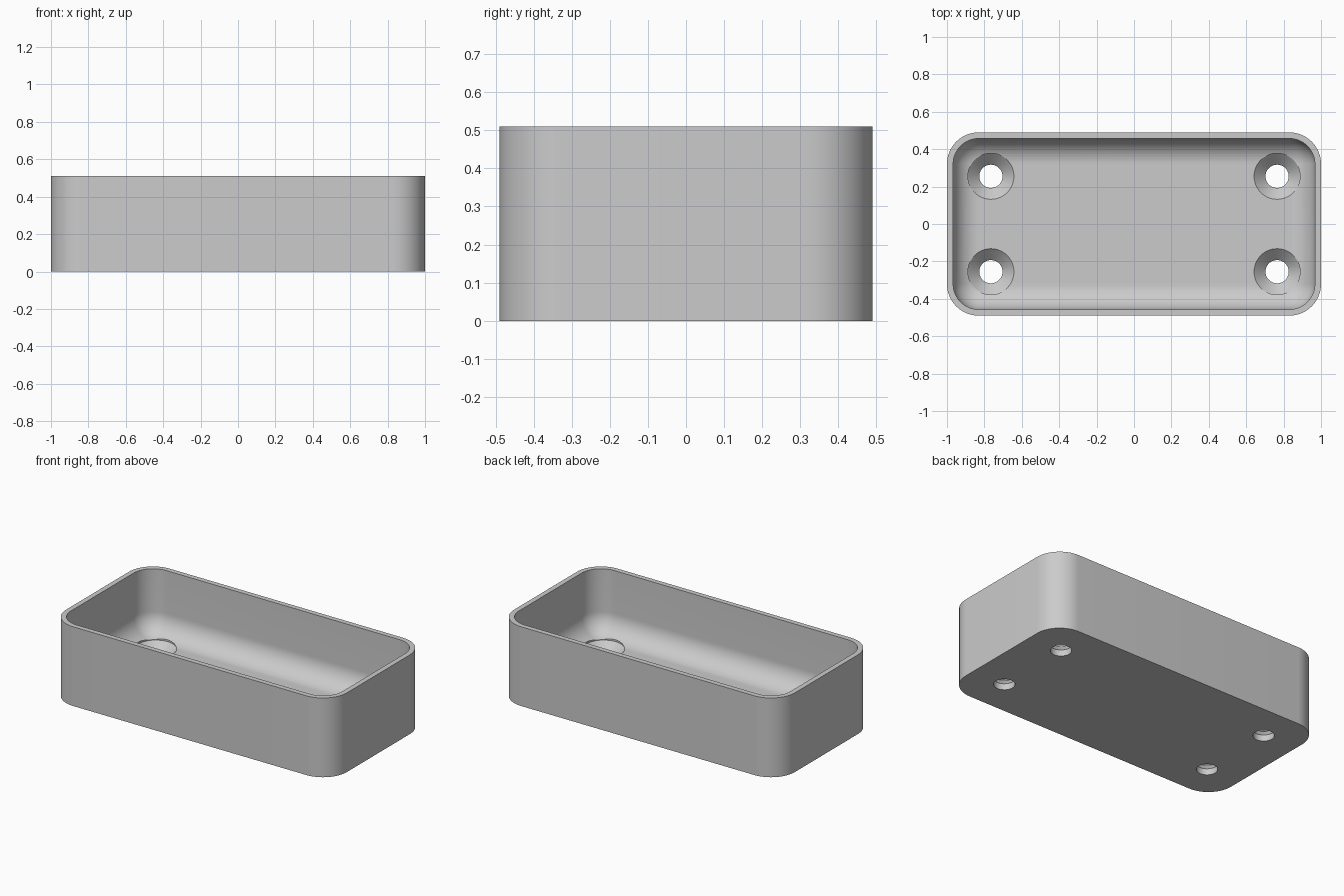
import bpy, bmesh
from math import sin, cos, pi

cube = bpy.data.objects.get("Cube")
if cube:
    bpy.data.objects.remove(cube, do_unlink=True)

LENGTH, WIDTH, HEIGHT = 2.0, 0.98, 0.51
CORNER, WALL, FLOOR = 0.17, 0.033, 0.10
FILLET = CORNER - WALL - 0.002
CORNER_STEPS, FILLET_STEPS = 16, 16

grey = bpy.data.materials.new("light grey")
grey.use_nodes = True
grey.diffuse_color = (0.6, 0.6, 0.6, 1)
grey.node_tree.nodes["Principled BSDF"].inputs["Base Color"].default_value = (0.6, 0.6, 0.6, 1)


def make_object(name, bm):
    bmesh.ops.recalc_face_normals(bm, faces=bm.faces)
    mesh = bpy.data.meshes.new(name)
    bm.to_mesh(mesh)
    bm.free()
    mesh.materials.append(grey)
    obj = bpy.data.objects.new(name, mesh)
    bpy.context.collection.objects.link(obj)
    return obj


def rounded_ring(bm, inset, z):
    """Rounded rectangle whose corner radius shrinks with the inset."""
    ring = []
    for quarter, (sx, sy) in enumerate([(1, 1), (-1, 1), (-1, -1), (1, -1)]):
        cx, cy = sx * (LENGTH / 2 - CORNER), sy * (WIDTH / 2 - CORNER)
        for i in range(CORNER_STEPS + 1):
            a = (quarter + i / CORNER_STEPS) * pi / 2
            r = CORNER - inset
            ring.append(bm.verts.new((cx + r * cos(a), cy + r * sin(a), z)))
    return ring


def loft(bm, rings):
    """Skin closed rings in order and cap both ends."""
    for low, high in zip(rings, rings[1:]):
        for i in range(len(low)):
            j = (i + 1) % len(low)
            bm.faces.new((low[i], low[j], high[j], high[i]))
    bm.faces.new(rings[0])
    bm.faces.new(rings[-1])


# Tray: outer wall, flat rim, inner wall and filleted floor
bm = bmesh.new()
profile = [(0, 0), (0, HEIGHT), (WALL, HEIGHT)]
for i in range(FILLET_STEPS + 1):
    a = i / FILLET_STEPS * pi / 2
    profile.append((WALL + FILLET * (1 - cos(a)), FLOOR + FILLET * (1 - sin(a))))
loft(bm, [rounded_ring(bm, inset, z) for inset, z in profile])
tray = make_object("tray", bm)

# Countersunk screw holes, cut near the four corners
bm = bmesh.new()
hole = [(0.062, -0.1), (0.062, 0.04), (0.123, FLOOR), (0.123, 0.3)]
for x in (-0.765, 0.765):
    for y in (-0.255, 0.255):
        loft(bm, [[bm.verts.new((x + r * cos(k * pi / 32), y + r * sin(k * pi / 32), z))
                   for k in range(64)] for r, z in hole])
cutter = make_object("screw_hole_cutter", bm)
cutter.hide_render = True

cut = tray.modifiers.new("screw holes", "BOOLEAN")
cut.operation = "DIFFERENCE"
cut.solver = "EXACT"
cut.object = cutter

bpy.ops.object.select_all(action="DESELECT")
tray.select_set(True)
bpy.context.view_layer.objects.active = tray
bpy.ops.object.modifier_apply(modifier=cut.name)
bpy.data.objects.remove(cutter, do_unlink=True)
bpy.ops.object.shade_smooth_by_angle(angle=pi / 6)
